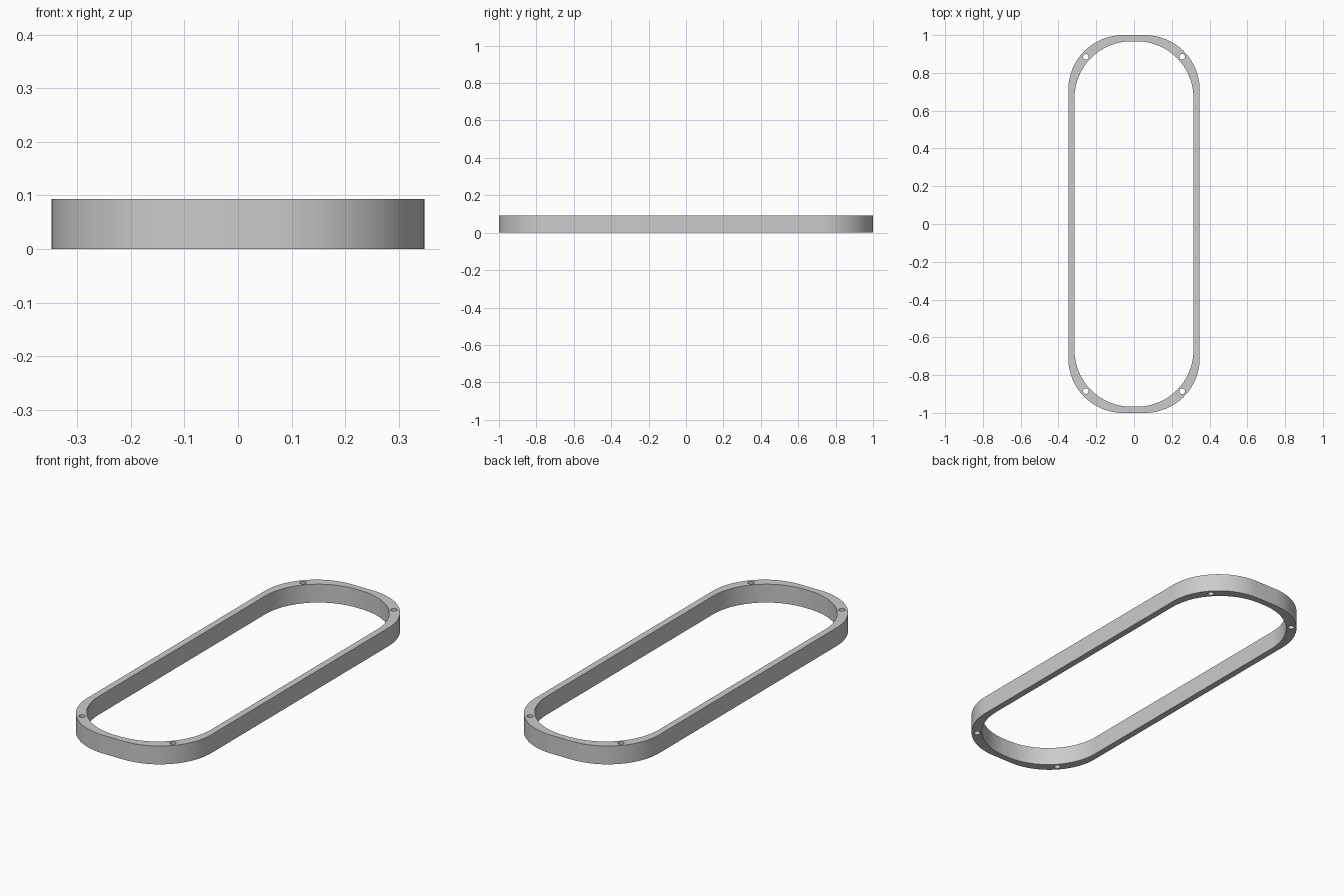
import bpy
import bmesh
from math import sin, cos, pi

HEIGHT = 0.093
SEGMENTS = 24

old = bpy.data.objects.get("Cube")
if old:
    bpy.data.objects.remove(old, do_unlink=True)

grey = bpy.data.materials.new("light grey")
grey.use_nodes = True
grey.diffuse_color = (0.6, 0.6, 0.6, 1)
grey.node_tree.nodes["Principled BSDF"].inputs["Base Color"].default_value = grey.diffuse_color


def rounded_rectangle(half_x, half_y, radius):
    points = []
    corners = [(1, 1), (-1, 1), (-1, -1), (1, -1)]
    for i, (sx, sy) in enumerate(corners):
        for k in range(SEGMENTS + 1):
            a = (i + k / SEGMENTS) * pi / 2
            points.append((sx * (half_x - radius) + radius * cos(a),
                           sy * (half_y - radius) + radius * sin(a)))
    return points


def circle(x, y, radius, count=24):
    return [(x + radius * cos(2 * pi * k / count),
             y + radius * sin(2 * pi * k / count)) for k in range(count)]


# Outline, inner opening and four corner screw holes
loops = [rounded_rectangle(0.348, 1.0, 0.29),
         rounded_rectangle(0.315, 0.967, 0.30)]
loops += [circle(sx * 0.255, sy * 0.885, 0.015) for sx in (-1, 1) for sy in (-1, 1)]

# Filled flat profile, extruded to the frame height
profile = bpy.data.curves.new("frame_profile", "CURVE")
profile.dimensions = "2D"
profile.fill_mode = "BOTH"
profile.extrude = HEIGHT / 2
for loop in loops:
    spline = profile.splines.new("POLY")
    spline.points.add(len(loop) - 1)
    for point, (x, y) in zip(spline.points, loop):
        point.co = (x, y, 0, 1)
    spline.use_cyclic_u = True
helper = bpy.data.objects.new("frame_profile", profile)
bpy.context.collection.objects.link(helper)
bpy.context.view_layer.update()
evaluated = helper.evaluated_get(bpy.context.evaluated_depsgraph_get())
mesh = bpy.data.meshes.new_from_object(evaluated)
bpy.data.objects.remove(helper, do_unlink=True)

# Weld the caps to the walls and stand the frame on the ground
bm = bmesh.new()
bm.from_mesh(mesh)
bmesh.ops.remove_doubles(bm, verts=bm.verts, dist=0.0002)
bmesh.ops.translate(bm, verts=bm.verts, vec=(0, 0, HEIGHT / 2))
bmesh.ops.recalc_face_normals(bm, faces=bm.faces)
bm.to_mesh(mesh)
bm.free()
mesh.materials.clear()
mesh.materials.append(grey)

frame = bpy.data.objects.new("oblong_frame", mesh)
bpy.context.collection.objects.link(frame)
bpy.ops.object.select_all(action="DESELECT")
frame.select_set(True)
bpy.context.view_layer.objects.active = frame
bpy.ops.object.shade_smooth_by_angle(angle=pi / 6)
